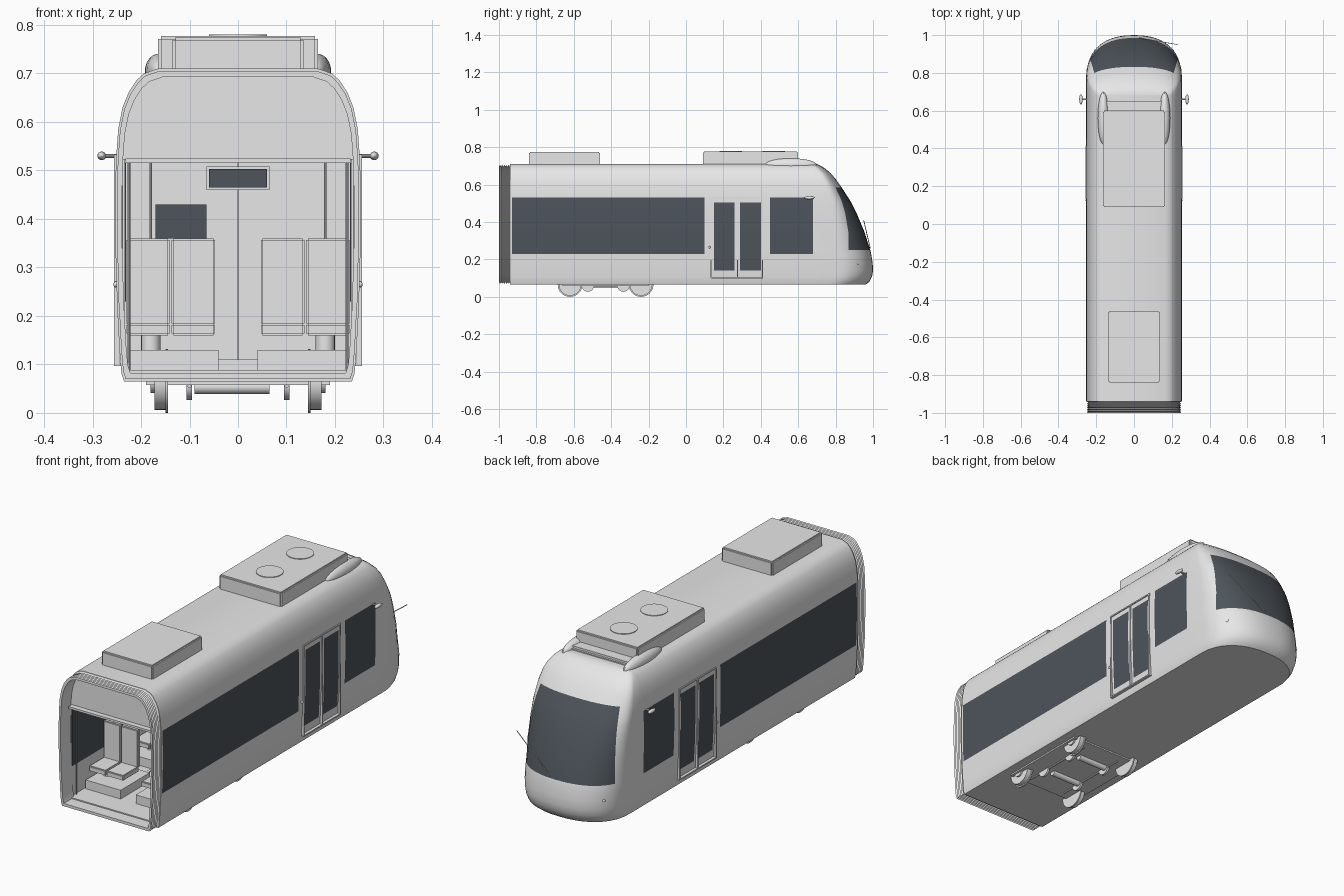
import bpy, bmesh, math
from mathutils import Matrix, Vector

cube = bpy.data.objects.get("Cube")
if cube:
    bpy.data.objects.remove(cube)


def material(name, colour):
    m = bpy.data.materials.new(name)
    m.use_nodes = True
    m.diffuse_color = (*colour, 1)
    for node in m.node_tree.nodes:
        if node.type == 'BSDF_PRINCIPLED':
            node.inputs["Base Color"].default_value = (*colour, 1)
    return m


GREY = material("light grey", (0.8, 0.8, 0.8))
GLASS = material("dark glass", (0.075, 0.09, 0.105))


def finish(name, bm, mats=(GREY,), angle=35):
    bmesh.ops.recalc_face_normals(bm, faces=bm.faces)
    mesh = bpy.data.meshes.new(name)
    bm.to_mesh(mesh)
    bm.free()
    for m in mats:
        mesh.materials.append(m)
    mesh.shade_smooth()
    mesh.set_sharp_from_angle(angle=math.radians(angle))
    ob = bpy.data.objects.new(name, mesh)
    bpy.context.collection.objects.link(ob)
    return ob


def box(name, xs, ys, zs, mat=GREY, bevel=0):
    bm = bmesh.new()
    lo, hi = Vector((xs[0], ys[0], zs[0])), Vector((xs[1], ys[1], zs[1]))
    size = hi - lo
    place = Matrix.Translation((lo + hi) / 2) @ Matrix.Diagonal((*map(abs, size), 1))
    bmesh.ops.create_cube(bm, size=1, matrix=place)
    if bevel:
        bmesh.ops.bevel(bm, geom=bm.edges[:], offset=bevel, segments=2, affect='EDGES')
    return finish(name, bm, (mat,))


def rod(name, a, b, r, segments=10):
    a, b = Vector(a), Vector(b)
    turn = (b - a).to_track_quat('Z', 'Y').to_matrix().to_4x4()
    bm = bmesh.new()
    bmesh.ops.create_cone(bm, cap_ends=True, segments=segments, radius1=r, radius2=r,
                          depth=(b - a).length, matrix=Matrix.Translation((a + b) / 2) @ turn)
    return finish(name, bm)


def ball(name, centre, radii):
    bm = bmesh.new()
    bmesh.ops.create_uvsphere(bm, u_segments=24, v_segments=12, radius=1,
                              matrix=Matrix.Translation(centre) @ Matrix.Diagonal((*radii, 1)))
    return finish(name, bm)


# Body levels: height, half width, nose tip
LEVELS = [(.065, .235, .96), (.08, .24, .98), (.11, .243, .995), (.14, .245, 1), (.18, .247, .998),
          (.23, .25, .99), (.25, .25, .985), (.35, .253, .953), (.45, .253, .911), (.505, .252, .883),
          (.53, .251, .868), (.585, .247, .832), (.63, .238, .8), (.66, .226, .775),
          (.685, .21, .745), (.7, .194, .722), (.71, .165, .7)]
COLUMNS = [-.94, -.93, .1, .15, .26, .29, .4, .45, .68]
CORNER, PANE = 4, 16


def ring(z, w, tip):
    length = min(.2 - .35 * max(z - .25, 0), tip - .682)
    edge = math.radians(22 + 12 * min(max((z - .25) / .335, 0), 1))
    angles = [edge * k / CORNER for k in range(CORNER)]
    angles += [edge + (math.pi - 2 * edge) * k / PANE for k in range(PANE)]
    angles += [math.pi - edge + edge * k / CORNER for k in range(CORNER + 1)]
    pts = [(w, y, z) for y in COLUMNS]
    for t in angles:
        c, s = math.cos(t), max(math.sin(t), 0)
        pts.append((math.copysign(w * abs(c) ** .87, c), tip - length + length * s ** .87, z))
    return pts + [(-w, y, z) for y in reversed(COLUMNS)]


def is_glass(y, z, column):
    first = len(COLUMNS) + CORNER
    if first <= column < first + PANE:
        return .25 < z < .585
    if .14 < z < .505 and (.15 < y < .26 or .29 < y < .4):
        return True
    return .23 < z < .53 and (-.93 < y < .1 or .45 < y < .68)


# Body shell with windows and windscreen
bm = bmesh.new()
rows = [[bm.verts.new(p) for p in ring(*level)] for level in LEVELS]
for low, high in zip(rows, rows[1:]):
    for j in range(len(low) - 1):
        f = bm.faces.new((low[j], low[j + 1], high[j + 1], high[j]))
        mid = f.calc_center_median()
        f.material_index = int(is_glass(mid.y, mid.z, j))
bm.faces.new(rows[0])
bm.faces.new(rows[-1])
finish("body_shell", bm, (GREY, GLASS))

# Ribbed gangway bellows and inner lip
MID = .3875
half = [(w, z) for z, w, tip in LEVELS]
section = half + [(-w, z) for w, z in reversed(half)]
path = [(-.94, 1), (-.94, .985)]
path += [(-.945 - .005 * k, .985 if k % 2 else .96) for k in range(11)]
path += [(-1, .985), (-1, .945), (-.92, .945)]
bm = bmesh.new()
loops = [[bm.verts.new((x * s, y, MID + (z - MID) * s)) for x, z in section] for y, s in path]
for a, b in zip(loops, loops[1:]):
    for j in range(len(a)):
        k = (j + 1) % len(a)
        bm.faces.new((a[j], a[k], b[k], b[j]))
finish("gangway_bellows", bm, angle=25)

# Bulkhead above the gangway, with a ledge
bm = bmesh.new()
bm.faces.new([bm.verts.new((x * .95, -.925, MID + (z - MID) * .95)) for x, z in section if z > .52])
finish("gangway_bulkhead", bm)
box("bulkhead_ledge", (-.232, .232), (-.95, -.92), (.515, .525))

# Interior lining
box("floor", (-.232, .232), (-.94, .65), (.08, .088))
box("ceiling", (-.235, .235), (-.92, .65), (.525, .53))
box("cab_partition", (-.235, .235), (.65, .66), (.085, .53))
box("partition_seam", (-.002, .002), (.645, .65), (.11, .525))
box("sign_frame", (-.065, .065), (.64, .65), (.46, .508))
box("sign_panel", (-.06, .06), (.635, .64), (.465, .503), GLASS)
box("partition_window", (-.17, -.065), (.643, .65), (.36, .43), GLASS)
box("partition_step", (-.06, .06), (.6, .65), (.088, .11))

for side, label in ((1, "left"), (-1, "right")):
    def span(a, b):
        return tuple(sorted((side * a, side * b)))

    box(label + "_lining", span(.234, .238), (-.92, .65), (.085, .53))
    for y0, y1 in ((-.92, .1), (.45, .64)):
        box(label + "_inner_window", span(.231, .234), (y0, y1), (.23, .515), GLASS)
    # Seats on plinths
    for y in (-.73, -.4, -.12):
        box(label + "_plinth", span(.04, .225), (y - .1, y + .12), (.088, .13))
        rod(label + "_seat_post", (side * .18, y, .13), (side * .18, y, .165), .02, 16)
        for x in (.047, .14):
            box(label + "_seat_cushion", span(x, x + .09), (y - .07, y + .05), (.16, .185), bevel=.004)
            box(label + "_seat_back", span(x, x + .09), (y + .04, y + .06), (.18, .36), bevel=.004)
        rod(label + "_grab_pole", (side * .18, y + .05, .36), (side * .18, y + .05, .525), .003)
    rod(label + "_entrance_pole", (side * .225, -.9, .088), (side * .225, -.9, .52), .003)

    # Door trim
    for y in (.135, .275, .41):
        box(label + "_door_post", span(.244, .256), (y - .003, y + .003), (.1, .53))
    for z in (.1, .53):
        box(label + "_door_rail", span(.24, .256), (.135, .413), (z - .003, z + .003))
    ball(label + "_door_button", (side * .252, .125, .265), (.005, .006, .006))

    # Mirror, lamp and roof fairing
    rod(label + "_mirror_arm", (side * .245, .66, .53), (side * .28, .66, .53), .004)
    ball(label + "_mirror", (side * .281, .66, .53), (.009, .027, .009))
    ball(label + "_lamp", (side * .204, .915, .18), (.009, .009, .009))
    ball(label + "_roof_fairing", (side * .162, .56, .705), (.03, .14, .036))

    # Wheels and brakes
    for y in (-.62, -.24):
        rod(label + "_wheel", (side * .148, y, .066), (side * .172, y, .066), .06, 32)
        rod(label + "_flange", (side * .144, y, .066), (side * .15, y, .066), .066, 32)
        rod(label + "_hub", (side * .17, y, .066), (side * .18, y, .066), .025, 16)
    for y in (-.525, -.335):
        rod(label + "_brake_disc", (side * .095, y, .06), (side * .106, y, .06), .033, 20)
    rod(label + "_bogie_rod", (side * .1, -.62, .055), (side * .1, -.24, .055), .004)

# Motors across the underside
for y in (-.51, -.32):
    rod("motor", (-.09, y, .054), (.065, y, .054), .015, 16)
box("bogie_plate", (-.19, .19), (-.66, -.2), (.058, .066))

# Roof equipment
box("front_roof_unit", (-.165, .165), (.09, .6), (.7, .777), bevel=.006)
box("rear_roof_unit", (-.135, .135), (-.84, -.46), (.7, .775), bevel=.006)
for y in (.24, .47):
    rod("roof_fan", (0, y, .774), (0, y, .78), .06, 32)
box("cab_roof_fairing", (-.16, .16), (.58, .66), (.7, .725), bevel=.01)

# Wiper
rod("wiper_arm", (.03, .985, .26), (.23, .95, .41), .002, 6)
